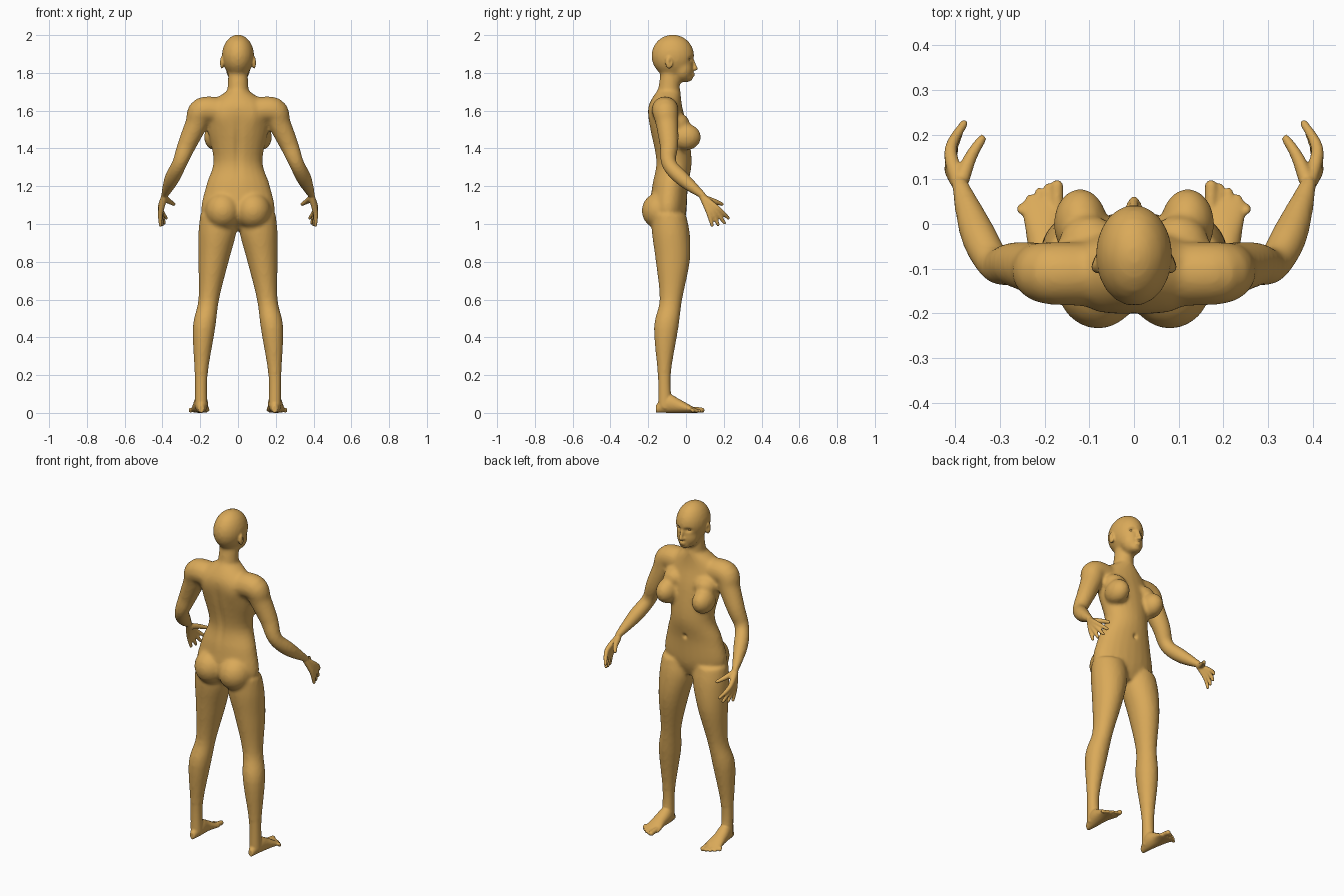
import bpy, bmesh, math
from mathutils import Vector, Matrix

cube = bpy.data.objects.get("Cube")
if cube:
    bpy.data.objects.remove(cube, do_unlink=True)

SIDES = (1, -1)
SEGMENTS = 24

skin = bpy.data.materials.new("tan_skin")
skin.use_nodes = True
skin.diffuse_color = (.7, .4, .1, 1)
skin.node_tree.nodes["Principled BSDF"].inputs["Base Color"].default_value = skin.diffuse_color


def spline(rows, steps=5):
    """Smoothly interpolate rows of numbers."""
    result = []
    last = len(rows) - 1
    for i in range(last):
        before, start, end, after = rows[max(i - 1, 0)], rows[i], rows[i + 1], rows[min(i + 2, last)]
        for k in range(steps):
            t = k / steps
            result.append([q + t / 2 * (r - p + t * (2 * p - 5 * q + 4 * r - s + t * (3 * (q - r) + s - p)))
                           for p, q, r, s in zip(before, start, end, after)])
    return result + [rows[last]]


def circle():
    angles = [math.tau * i / SEGMENTS for i in range(SEGMENTS)]
    return [(math.cos(angle), math.sin(angle)) for angle in angles]


def bridge(bm, rings):
    """Skin a stack of rings and close both ends."""
    rings = [[bm.verts.new(point) for point in ring] for ring in rings]
    for lower, upper in zip(rings, rings[1:]):
        for i in range(SEGMENTS):
            bm.faces.new((lower[i - 1], lower[i], upper[i], upper[i - 1]))
    bm.faces.new(rings[0])
    bm.faces.new(rings[-1])


def loft(bm, rows, side=1, upright=True):
    """Oval sections; a row is position, then low and high of both other axes."""
    rings = []
    for position, left, right, low, high in spline(rows):
        ring = []
        for c, s in circle():
            across = side * (left + right + (right - left) * c) / 2
            along = (low + high + (high - low) * s) / 2
            ring.append((across, along, position) if upright else (across, position, along))
        rings.append(ring)
    bridge(bm, rings)


def ball(bm, centre, radii, side=1):
    x, y, z = centre
    place = Matrix.Translation((side * x, y, z)) @ Matrix.Diagonal((*radii, 1))
    bmesh.ops.create_uvsphere(bm, u_segments=SEGMENTS, v_segments=SEGMENTS // 2, radius=1, matrix=place)


def tube(bm, points, side=1):
    """Round limb through points of x, y, z and radius."""
    path = spline(points)
    centres = [Vector(point[:3]) for point in path]
    rings = []
    for i, centre in enumerate(centres):
        direction = centres[min(i + 1, len(centres) - 1)] - centres[max(i - 1, 0)]
        turn = direction.to_track_quat("Z", "Y")
        radius = path[i][3]
        ring = [centre + turn @ Vector((c, s, 0)) * radius for c, s in circle()]
        rings.append([(side * p.x, p.y, p.z) for p in ring])
    bridge(bm, rings)
    for *centre, radius in (points[0], points[-1]):
        ball(bm, centre, [radius] * 3, side)


def to_object(bm, name):
    bmesh.ops.recalc_face_normals(bm, faces=bm.faces)
    mesh = bpy.data.meshes.new(name)
    bm.to_mesh(mesh)
    bm.free()
    mesh.materials.append(skin)
    mesh.shade_smooth()
    obj = bpy.data.objects.new(name, mesh)
    bpy.context.collection.objects.link(obj)
    return obj


def fuse(bm, voxel, smoothing):
    """Merge overlapping parts into one soft surface."""
    obj = to_object(bm, "fusing_parts")
    remesh = obj.modifiers.new("merge", "REMESH")
    remesh.mode = "VOXEL"
    remesh.voxel_size = voxel
    soften = obj.modifiers.new("soften", "SMOOTH")
    soften.iterations = smoothing
    graph = bpy.context.evaluated_depsgraph_get()
    mesh = bpy.data.meshes.new_from_object(obj.evaluated_get(graph))
    result = bmesh.new()
    result.from_mesh(mesh)
    bpy.data.objects.remove(obj, do_unlink=True)
    bpy.data.meshes.remove(mesh)
    return result


def push(bm, centre, radii, move):
    """Soft sculpting dent or bulge."""
    for vert in bm.verts:
        distance = sum(((p - c) / r) ** 2 for p, c, r in zip(vert.co, centre, radii))
        vert.co += Vector(move) * math.exp(-distance)


# Trunk: height, half width, back, front
trunk = [(.97, .06, -.12, -.03), (1.05, .19, -.19, 0), (1.2, .17, -.18, .01), (1.33, .13, -.16, .03),
         (1.5, .16, -.19, .01), (1.62, .16, -.2, -.02), (1.71, .05, -.15, -.03)]
# Leg: height, inner, outer, back, front
leg = [(1.05, .01, .2, -.18, 0), (.95, .01, .21, -.18, .02), (.8, .05, .21, -.16, .02),
       (.6, .1, .21, -.14, -.02), (.45, .12, .24, -.17, -.04), (.2, .16, .23, -.15, -.08),
       (.02, .16, .23, -.15, -.07)]
# Arm: x, y, z, radius
arm = [(.09, -.11, 1.6, .07), (.19, -.11, 1.6, .07), (.22, -.1, 1.53, .06), (.27, -.09, 1.42, .05),
       (.31, -.09, 1.32, .04), (.35, -.02, 1.24, .04), (.39, .09, 1.15, .02)]
# Foot: position along y, inner, outer, top
foot = [(-.16, .18, .21, .04), (-.1, .16, .23, .1), (-.03, .16, .24, .07),
        (.04, .15, .25, .03), (.06, .17, .24, .02)]

bm = bmesh.new()
loft(bm, [(z, -width, width, back, front) for z, width, back, front in trunk])
# Neck, skull and jaw
tube(bm, [(0, -.1, 1.6, .06), (0, -.09, 1.72, .056), (0, -.08, 1.82, .05)])
ball(bm, (0, -.07, 1.89), (.086, .114, .113))
ball(bm, (0, -.02, 1.82), (.065, .06, .07))
ball(bm, (0, .01, 1.78), (.035, .03, .03))
for side in SIDES:
    loft(bm, leg, side)
    tube(bm, arm, side)
    # Seat and chest
    ball(bm, (.08, -.13, 1.07), (.095, .105, .1), side)
    ball(bm, (.12, 0, 1.46), (.06, .08, .07), side)
    ball(bm, (.1, -.05, 1.53), (.07, .07, .06), side)
bm = fuse(bm, .01, 7)

for side in SIDES:
    loft(bm, [(y, inner, outer, 0, top) for y, inner, outer, top in foot], side, upright=False)
    # Toes, shortening towards the outside
    for i in range(5):
        x = .172 + .02 * i
        radius = .009 if i else .014
        tube(bm, [(x, .03, .02, radius), (x, .085 - .003 * i * i, radius, radius)], side)
    # Fingers, fanned downwards from the wrist
    for i in range(4):
        angle = math.radians(42 + 11 * i)
        knuckle = Vector((.41, .165 - .015 * i, 1.085 - .008 * i))
        tip = knuckle + Vector((0, math.cos(angle), -math.sin(angle))) * (.09 - .01 * abs(i - 1))
        tip.x = .38 + .01 * i
        tube(bm, [(.39, .09, 1.14, .018), (*knuckle, .014), (*tip, .009)], side)
    # Thumb
    tube(bm, [(.385, .1, 1.135, .018), (.365, .15, 1.12, .014), (.34, .19, 1.105, .01)], side)
    # Ear and nostril
    ball(bm, (.085, -.09, 1.855), (.011, .02, .033), side)
    ball(bm, (.01, .042, 1.82), (.008, .011, .008), side)
# Nose and lips
tube(bm, [(0, .03, 1.88, .009), (0, .044, 1.84, .01), (0, .051, 1.823, .011)])
for height in (1.787, 1.797):
    ball(bm, (0, .036, height), (.018, .01, .006))
bm = fuse(bm, .005, 4)

# Hollows of the eyes and ears, shoulder blades, spine and navel
for side in SIDES:
    push(bm, (side * .033, .03, 1.872), (.018, .03, .012), (0, -.013, 0))
    push(bm, (side * .096, -.08, 1.858), (.012, .01, .016), (side * -.007, 0, 0))
    push(bm, (side * .09, -.2, 1.55), (.045, .05, .07), (0, -.008, 0))
push(bm, (0, -.19, 1.4), (.02, .08, .14), (0, .011, 0))
push(bm, (0, .015, 1.22), (.012, .03, .014), (0, -.012, 0))
to_object(bm, "body")

# Eyes
for side, name in zip(SIDES, ("left_eye", "right_eye")):
    eye = bmesh.new()
    ball(eye, (.033, .008, 1.873), (.013, .013, .009), side)
    to_object(eye, name)
